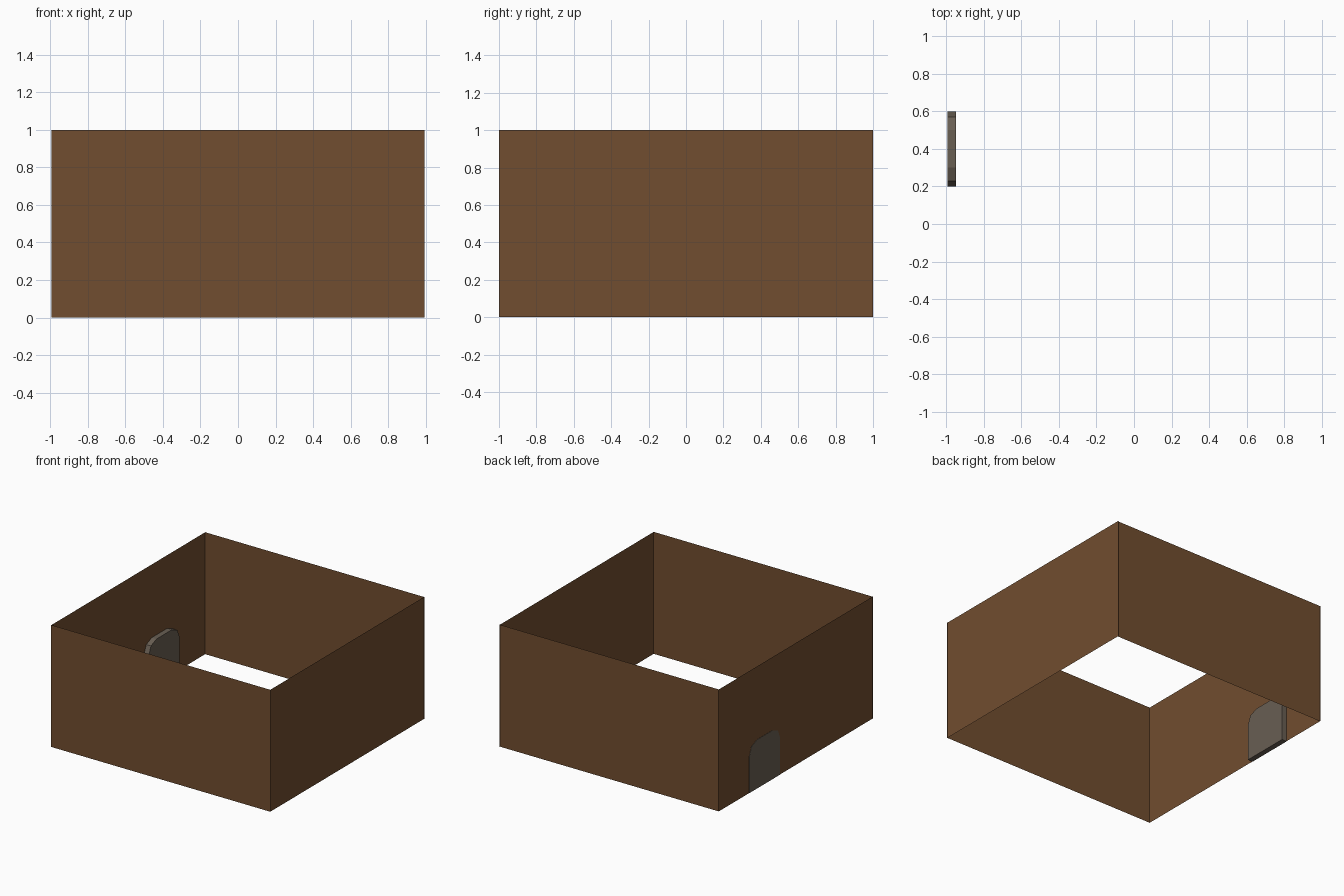
import bpy, bmesh, math

if "Cube" in bpy.data.objects:
    bpy.data.objects.remove(bpy.data.objects["Cube"])


def material(name, rgb):
    m = bpy.data.materials.new(name)
    m.diffuse_color = (*rgb, 1)
    m.use_nodes = True
    m.node_tree.nodes["Principled BSDF"].inputs["Base Color"].default_value = m.diffuse_color
    return m


def make_object(name, bm, mat):
    mesh = bpy.data.meshes.new(name)
    bm.to_mesh(mesh)
    bm.free()
    mesh.materials.append(mat)
    ob = bpy.data.objects.new(name, mesh)
    bpy.context.collection.objects.link(ob)
    return ob


brown = material("brown_wall", (0.165, 0.075, 0.029))
grey = material("warm_grey_door", (0.14, 0.113, 0.086))


# Paper-thin upright wall from plan point a to plan point b
def wall(name, a, b):
    bm = bmesh.new()
    bm.faces.new([bm.verts.new(p) for p in
                  ((*a, 0), (*b, 0), (*b, 1), (*a, 1))])
    make_object(name, bm, brown)


X, Y = 0.993, 0.993
wall("front_wall", (-0.995, -1), (0.995, -1))
wall("right_wall", (X, -1), (X, 1))
wall("back_wall", (0.995, Y), (-0.995, Y))
wall("left_wall", (-X, 1), (-X, -1))

# Door: slab with two-segment rounded upper corners, set in the left wall
y0, y1, height, r = 0.2, 0.6, 0.4, 0.1
profile = [(y0, 0), (y1, 0)]
for cy, start in ((y1 - r, 0), (y0 + r, 90)):
    for step in range(3):
        t = math.radians(start + 45 * step)
        profile.append((cy + r * math.cos(t), height - r + r * math.sin(t)))

bm = bmesh.new()
face = bm.faces.new([bm.verts.new((-0.995, y, z)) for y, z in profile])
ext = bmesh.ops.extrude_face_region(bm, geom=[face], use_keep_orig=True)
moved = [v for v in ext["geom"] if isinstance(v, bmesh.types.BMVert)]
bmesh.ops.translate(bm, verts=moved, vec=(0.045, 0, 0))
bmesh.ops.recalc_face_normals(bm, faces=bm.faces)
make_object("door", bm, grey)
